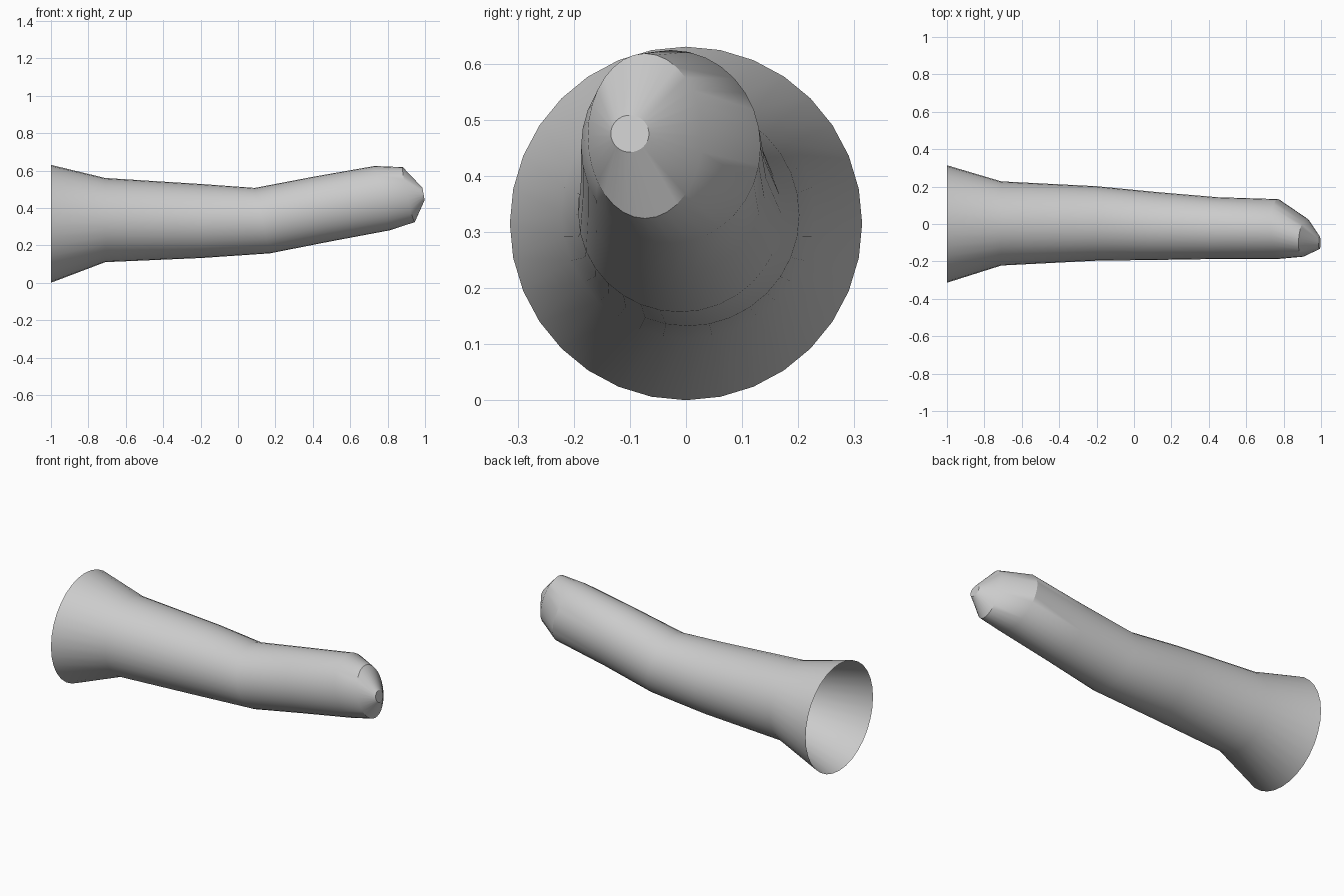
import bpy, bmesh, math

if "Cube" in bpy.data.objects:
    bpy.data.objects.remove(bpy.data.objects["Cube"])

SIDES = 32
# Ring stations: centre x, y, z, half width, half height, x lean at top, x lean at +y side
RINGS = [
    (-1.00, 0.000, 0.315, 0.314, 0.315, 0.0, 0.0),
    (-0.71, 0.003, 0.335, 0.225, 0.225, 0.0, 0.0),
    (-0.20, 0.003, 0.330, 0.199, 0.198, 0.0, 0.0),
    (0.13, -0.011, 0.332, 0.181, 0.175, -0.04, 0.0),
    (0.45, -0.022, 0.394, 0.165, 0.174, -0.04, 0.0),
    (0.77, -0.027, 0.452, 0.160, 0.172, -0.04, 0.0),
    (0.913, -0.073, 0.471, 0.102, 0.147, -0.032, 0.01),
    (0.992, -0.100, 0.475, 0.034, 0.033, -0.006, 0.0),
]

# Bent sleeve: flared open end, closed blunt tip
bm = bmesh.new()
loops = []
for x, y, z, w, h, lean_z, lean_y in RINGS:
    ring = []
    for i in range(SIDES):
        a = 2 * math.pi * i / SIDES
        c, s = math.cos(a), math.sin(a)
        ring.append(bm.verts.new((x + lean_z * s + lean_y * c, y + w * c, z + h * s)))
    loops.append(ring)
for r0, r1 in zip(loops, loops[1:]):
    for i in range(SIDES):
        j = (i + 1) % SIDES
        bm.faces.new((r0[i], r0[j], r1[j], r1[i]))
bm.faces.new(loops[-1])
bmesh.ops.recalc_face_normals(bm, faces=bm.faces)
# An open shell: make sure the end cap faces outwards
bm.faces.ensure_lookup_table()
if bm.faces[-1].normal.x < 0:
    bmesh.ops.reverse_faces(bm, faces=bm.faces)

mesh = bpy.data.meshes.new("sleeve")
bm.to_mesh(mesh)
bm.free()
sleeve = bpy.data.objects.new("sleeve", mesh)
bpy.context.collection.objects.link(sleeve)
bpy.context.view_layer.objects.active = sleeve
sleeve.select_set(True)
bpy.ops.object.shade_smooth_by_angle(angle=math.radians(30))
